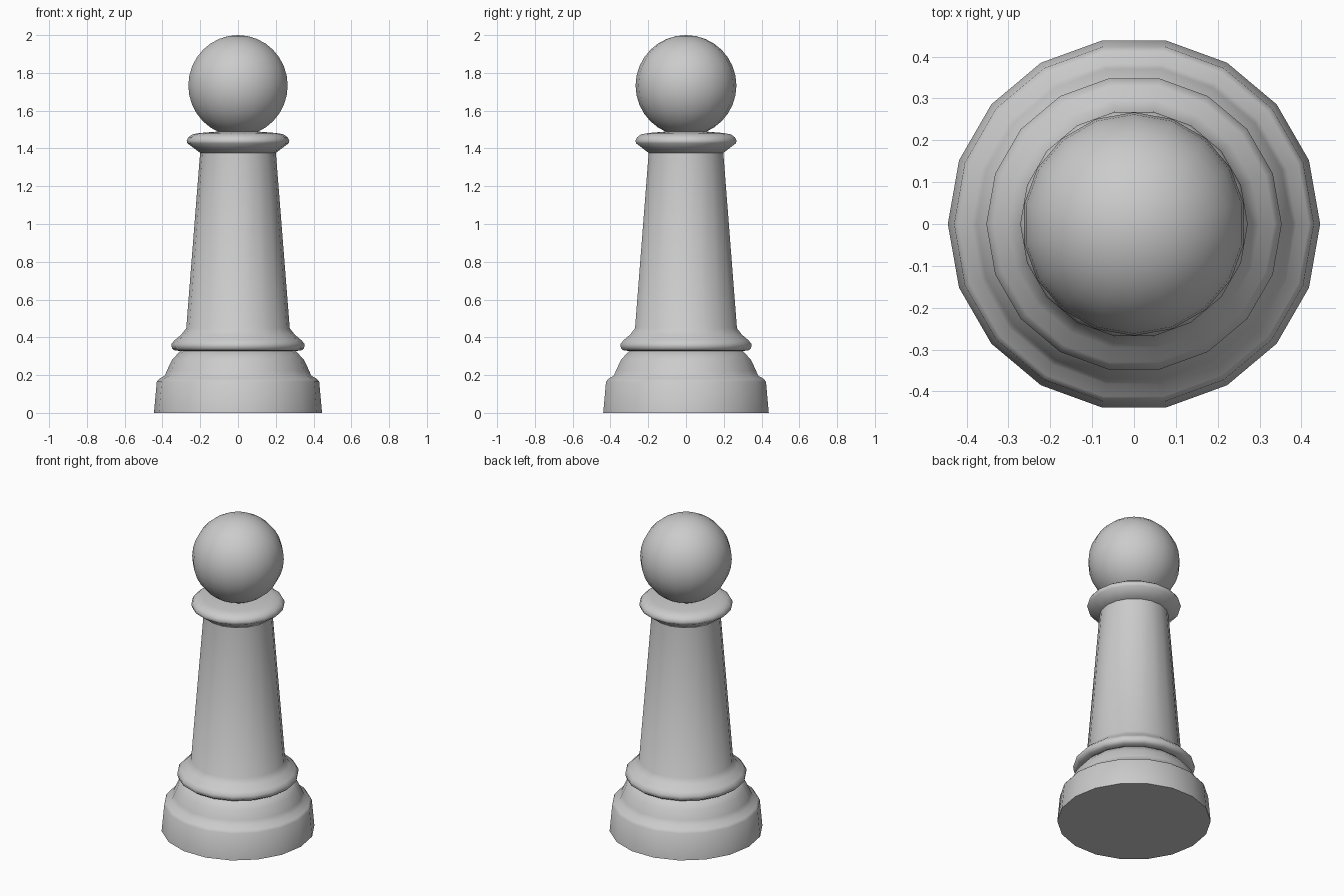
import bpy
import bmesh
import math

if "Cube" in bpy.data.objects:
    bpy.data.objects.remove(bpy.data.objects["Cube"])

SIDES = 18


def smooth(obj, angle):
    bpy.ops.object.select_all(action='DESELECT')
    obj.select_set(True)
    bpy.context.view_layer.objects.active = obj
    bpy.ops.object.shade_smooth_by_angle(angle=math.radians(angle))


def lathe(name, profile):
    """Turn a (radius, height) profile around z and cap both ends."""
    bm = bmesh.new()
    rings = []
    for r, z in profile:
        rings.append([bm.verts.new((r * math.cos(math.tau * i / SIDES),
                                    r * math.sin(math.tau * i / SIDES), z))
                      for i in range(SIDES)])
    for low, high in zip(rings, rings[1:]):
        for i in range(SIDES):
            j = (i + 1) % SIDES
            bm.faces.new((low[i], low[j], high[j], high[i]))
    bm.faces.new(rings[0][::-1])
    bm.faces.new(rings[-1])
    mesh = bpy.data.meshes.new(name)
    bm.to_mesh(mesh)
    bm.free()
    obj = bpy.data.objects.new(name, mesh)
    bpy.context.collection.objects.link(obj)
    smooth(obj, 60)
    return obj


# Stepped foot with domed shoulder
lathe("base", [(0.445, 0), (0.43, 0.165), (0.418, 0.18), (0.388, 0.197),
               (0.376, 0.225), (0.35, 0.28), (0.304, 0.33)])

# Lower ring flowing up into the tapered stem
lathe("stem", [(0.30, 0.328), (0.335, 0.33), (0.35, 0.342), (0.353, 0.365),
               (0.335, 0.385), (0.30, 0.415), (0.274, 0.448), (0.20, 1.385)])

# Flared collar under the head
lathe("collar", [(0.20, 1.376), (0.268, 1.427), (0.272, 1.442), (0.262, 1.46),
                 (0.24, 1.475), (0.20, 1.482), (0.10, 1.49)])

# Round head
bpy.ops.mesh.primitive_uv_sphere_add(segments=SIDES, ring_count=16,
                                     radius=0.267, location=(0, 0, 1.733))
head = bpy.context.object
head.name = "head"
smooth(head, 60)
